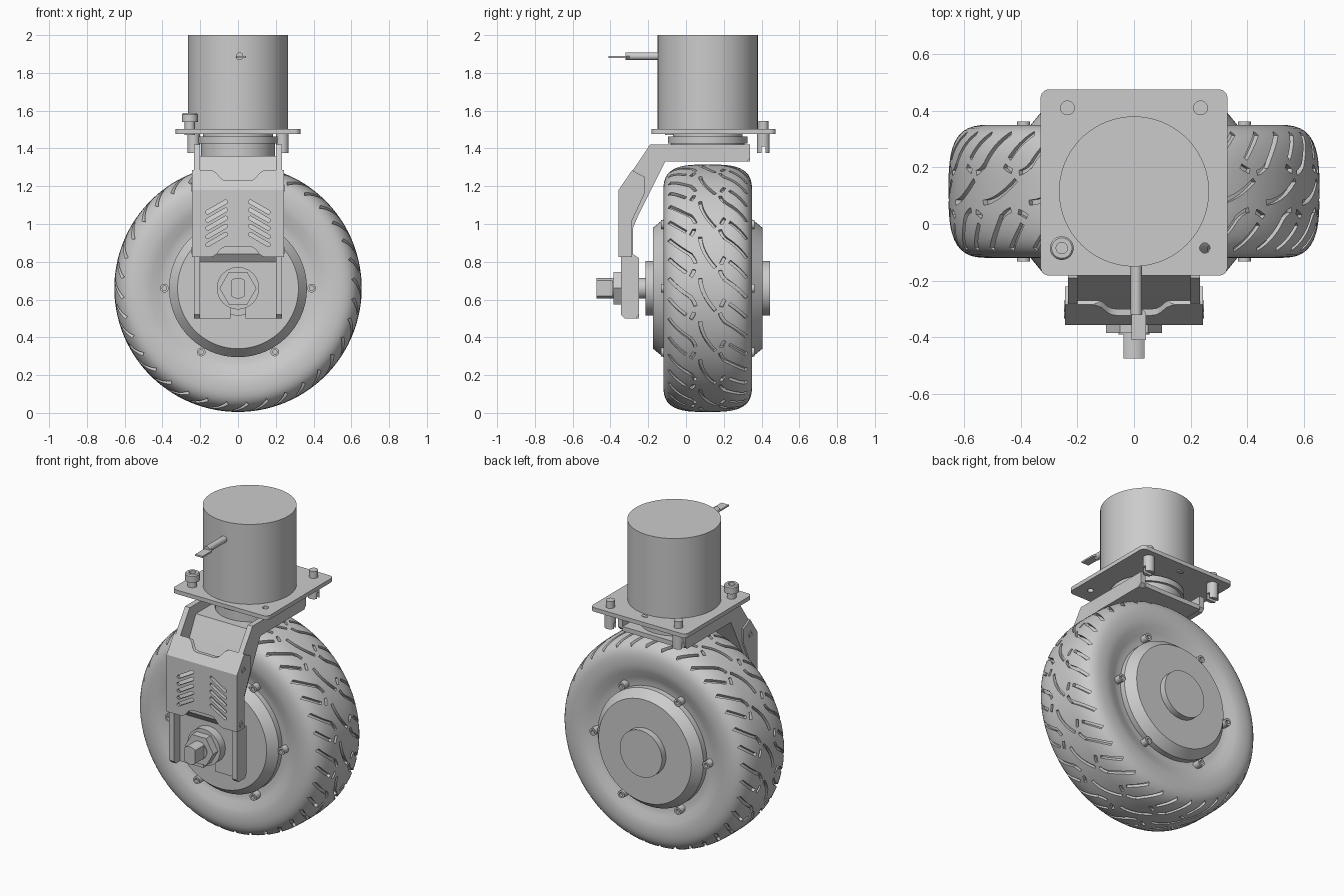
import bpy, bmesh
from math import sin, cos, pi, radians, hypot

if "Cube" in bpy.data.objects:
    bpy.data.objects.remove(bpy.data.objects["Cube"])

CY, CZ = 0.115, 0.66          # wheel centre (y, z)


def finish(name, bm, smooth=True):
    bmesh.ops.remove_doubles(bm, verts=bm.verts, dist=1e-5)
    bmesh.ops.recalc_face_normals(bm, faces=bm.faces)
    me = bpy.data.meshes.new(name)
    bm.to_mesh(me)
    bm.free()
    ob = bpy.data.objects.new(name, me)
    bpy.context.collection.objects.link(ob)
    if smooth:
        me.shade_smooth()
        me.set_sharp_from_angle(angle=radians(30))
    return ob


def place(axis, u, v, h):
    return {'x': (h, u, v), 'y': (u, h, v), 'z': (u, v, h)}[axis]


def add_prism(bm, pts, axis, a, b):
    lo = [bm.verts.new(place(axis, u, v, a)) for u, v in pts]
    hi = [bm.verts.new(place(axis, u, v, b)) for u, v in pts]
    n = len(pts)
    bm.faces.new(lo)
    bm.faces.new(hi[::-1])
    for i in range(n):
        bm.faces.new((lo[i], lo[(i + 1) % n], hi[(i + 1) % n], hi[i]))


def prism(name, pts, axis, a, b):
    bm = bmesh.new()
    add_prism(bm, pts, axis, a, b)
    return finish(name, bm)


def lathe(name, prof, axis, c, segs=48, closed=False):
    """Revolve (radius, height) points; c = in-plane centre."""
    bm = bmesh.new()
    rings = [[bm.verts.new(place(axis, c[0] + r * cos(2 * pi * k / segs),
                                 c[1] + r * sin(2 * pi * k / segs), h))
              for k in range(segs)] for r, h in prof]
    n = len(rings)
    for i in range(n if closed else n - 1):
        p, q = rings[i], rings[(i + 1) % n]
        for k in range(segs):
            j = (k + 1) % segs
            bm.faces.new((p[k], p[j], q[j], q[k]))
    return finish(name, bm)


def rod(name, r, a, b, axis, c, segs=48):
    return lathe(name, [(0, a), (r, a), (r, b), (0, b)], axis, c, segs)


def cut(ob, cutter):
    cutter.hide_render = True
    m = ob.modifiers.new('cut', 'BOOLEAN')
    m.operation, m.solver, m.object = 'DIFFERENCE', 'EXACT', cutter
    bpy.context.view_layer.objects.active = ob
    bpy.ops.object.modifier_apply(modifier=m.name)
    bpy.data.objects.remove(cutter)
    ob.data.shade_smooth()
    ob.data.set_sharp_from_angle(angle=radians(30))


def rounded_rect(x0, x1, y0, y1, r, n=6):
    pts = []
    for k, (cx, cy) in enumerate([(x1 - r, y1 - r), (x0 + r, y1 - r), (x0 + r, y0 + r), (x1 - r, y0 + r)]):
        for i in range(n + 1):
            t = pi / 2 * (k + i / n)
            pts.append((cx + r * cos(t), cy + r * sin(t)))
    return pts


# --- tyre: superellipse crown with dished sidewalls
P = 3.2


def crown(v):
    return 0.5 + 0.155 * (1 - (abs(v) / 0.235) ** P) ** (1 / P)


side = [(0.34, 0.2), (0.385, 0.2), (0.42, 0.21), (0.46, 0.227)]
prof = [(r, CY - v) for r, v in side]
for i in range(25):
    t = -pi / 2 + pi * i / 24
    s = sin(t)
    v = 0.235 * abs(s) ** (2 / P) * (1 if s > 0 else -1)
    prof.append((0.5 + 0.155 * max(cos(t), 0) ** (2 / P), CY + v))
prof += [(r, CY + v) for r, v in side[::-1]]
tyre = lathe('tyre', prof, 'y', (0, CZ), 144, True)


# --- tread grooves: curved strokes (arc length s, offset v) wrapped on the tyre
def add_stroke(bm, ctrl, s0, w=0.009, n=6):
    (a, b), (c, d), (e, f) = ctrl
    last = None
    for i in range(n + 1):
        t = i / n
        s = (1 - t) ** 2 * a + 2 * t * (1 - t) * c + t * t * e
        v = (1 - t) ** 2 * b + 2 * t * (1 - t) * d + t * t * f
        ds = (1 - t) * (c - a) + t * (e - c)
        dv = (1 - t) * (d - b) + t * (f - d)
        L = hypot(ds, dv)
        ring = []
        for k, h in ((-w, -0.02), (w, -0.02), (w, 0.02), (-w, 0.02)):
            ss, vv = s + s0 - k * dv / L, v + k * ds / L
            th, r = ss / 0.655, crown(vv) + h
            ring.append(bm.verts.new((r * sin(th), CY + vv, CZ + r * cos(th))))
        if last:
            for k in range(4):
                bm.faces.new((last[k], last[(k + 1) % 4], ring[(k + 1) % 4], ring[k]))
        else:
            bm.faces.new(ring)
        last = ring
    bm.faces.new(last[::-1])


N = 36
pitch = 2 * pi * 0.655 / N
main, forks = bmesh.new(), bmesh.new()
flip = lambda pts: [(-s, -v) for s, v in pts]
shoulder = [(-0.055, -0.205), (0.005, -0.16), (0.05, -0.085)]
shorter = [(-0.055, -0.205), (-0.01, -0.17), (0.03, -0.115)]
centre = [(-0.085, -0.04), (0.0, -0.035), (0.085, 0.04)]
fork_a = [(0.046, -0.095), (0.06, -0.075), (0.095, -0.065)]
fork_b = [(0.015, -0.072), (0.03, -0.075), (0.053, -0.09)]
for i in range(N):
    s0 = i * pitch
    stroke = shoulder if i % 2 else shorter
    add_stroke(main, stroke, s0)
    add_stroke(main, flip(stroke), s0)
    if i % 2:
        add_stroke(main, centre, s0 + 0.3 * pitch)
        for f in (fork_a, flip(fork_a)):
            add_stroke(forks, f, s0, n=4)
    else:
        for f in (fork_b, flip(fork_b)):
            add_stroke(forks, f, s0, n=4)
cut(tyre, finish('groove_cutter', main))
cut(tyre, finish('fork_cutter', forks))

# --- hub, bosses and rim bolts
lathe('hub', [(0, -0.175), (0.32, -0.175), (0.365, -0.12), (0.365, 0.35), (0.32, 0.405), (0, 0.405)],
      'y', (0, CZ), 96)
rod('hub_boss', 0.145, -0.215, 0.445, 'y', (0, CZ), 64)
for i in range(6):
    a = i * pi / 3
    for sgn in (-1, 1):
        f = lambda d: CY + sgn * d
        lathe('rim_bolt', [(0, f(.18)), (.023, f(.18)), (.023, f(.247)), (.012, f(.247)), (.012, f(.23)), (0, f(.23))],
              'y', (0.39 * cos(a), CZ + 0.39 * sin(a)), 20)

# --- axle with flats, nut and washer
rod('axle', 0.055, -0.39, -0.2, 'y', (0, CZ))
arc = [radians(d) for d in range(48, 133, 12)]
flats = [(0.055 * cos(t), CZ + 0.055 * sin(t)) for t in arc]
prism('axle_end', flats + [(-x, 2 * CZ - z) for x, z in flats], 'y', -0.475, -0.385)
rod('axle_nut', 0.098, -0.385, -0.335, 'y', (0, CZ), 6)
rod('axle_washer', 0.112, -0.337, -0.28, 'y', (0, CZ))

# --- fork arm: side flanges plus inner web
flange = [(.34, 1.42), (-.19, 1.42), (-.345, 1.19), (-.345, .52), (-.325, .5), (-.265, .5), (-.25, .52),
          (-.25, .82), (-.28, .84), (-.28, .98), (-.255, 1.04), (-.11, 1.33), (.32, 1.33), (.34, 1.35)]
for n, a, b in (('left', -.233, -.2), ('right', .2, .233)):
    prism('fork_flange_' + n, flange, 'x', a, b)
web = prism('fork_web', [(.34, 1.332), (-.11, 1.332), (-.255, 1.04), (-.28, .98), (-.28, .84), (-.25, .82), (-.25, .5),
                         (-.285, .5), (-.285, .8), (-.315, .84), (-.315, .98), (-.285, 1.05), (-.13, 1.36), (.34, 1.36)],
            'x', -.2, .2)
cut(web, prism('axle_slot_cutter', [(-.04, .4), (.04, .4), (.04, .66), (-.04, .66)], 'y', -.5, -.1))

# --- fork cover: bent panel with scooped edges and slanted vents
cover = prism('cover_panel', [(-.357, .825), (-.357, 1.18), (-.285, 1.285), (-.27, 1.275), (-.337, 1.175), (-.337, .825)],
              'x', -.243, .243)
bm = bmesh.new()
scoop = [(-.15, 0), (-.13, .005), (-.112, .018), (-.095, .04), (-.08, .052), (-.06, .056)]
scoop += [(-x, d) for x, d in scoop[::-1]]
add_prism(bm, [(x, 1.286 - d) for x, d in scoop] + [(.15, 1.4), (-.15, 1.4)], 'y', -.5, -.1)
add_prism(bm, [(x, .824 + d) for x, d in scoop] + [(.15, .7), (-.15, .7)], 'y', -.5, -.1)
for sgn in (-1, 1):
    for k in range(5):
        z, a = 1.09 - 0.043 * k, radians(30)
        bar = rounded_rect(-.065, .065, -.01, .01, .0095, 3)
        add_prism(bm, [(sgn * (-.113 + u * cos(a) - v * sin(a)), z + u * sin(a) + v * cos(a))
                       for u, v in bar], 'y', -.5, -.3)
cut(cover, finish('vent_cutter', bm))
wing = [(-.356, .825), (-.356, 1.18), (-.285, 1.284), (-.22, 1.25), (-.22, 1.16), (-.285, 1.02), (-.285, .825)]
for sgn in (-1, 1):
    prism('cover_side', wing, 'x', sgn * .225, sgn * .243)
    for y, z in ((-.29, 1.19), (-.315, .86)):
        lathe('cover_screw', [(0, sgn * .23), (.019, sgn * .23), (.019, sgn * .247), (.01, sgn * .247),
                              (.01, sgn * .24), (0, sgn * .24)], 'x', (y, z), 16)

# --- swivel bearing, mounting plate and motor housing
lathe('swivel_bearing', [(0, 1.36), (.195, 1.36), (.195, 1.425), (.21, 1.425), (.21, 1.462), (.185, 1.462),
                         (.185, 1.48), (0, 1.48)], 'z', (0, CY), 64)
plate = prism('mounting_plate', rounded_rect(-.33, .33, -.182, .475, .03), 'z', 1.477, 1.502)
cut(plate, rod('plate_hole_cutter', .018, 1.4, 1.6, 'z', (.25, -.085), 24))
rod('motor_housing', 0.265, 1.5, 2.0, 'z', (0, CY), 96)

# --- spring pins, socket screw and plate key
for x in (-.235, .235):
    rod('plunger_pin', .026, 1.42, 1.545, 'z', (x, .41), 28)
    sleeve = rod('plunger_sleeve', .033, 1.375, 1.48, 'z', (x, .41), 28)
    cut(sleeve, prism('sleeve_slot_cutter', [(.40, 1.3), (.42, 1.3), (.42, 1.41), (.40, 1.41)], 'x', x - .1, x + .1))
lathe('socket_screw', [(0, 1.47), (.027, 1.47), (.027, 1.54), (.042, 1.54), (.042, 1.58), (.036, 1.587), (.02, 1.587),
                       (.02, 1.56), (0, 1.56)], 'z', (-.255, -.085), 28)
prism('plate_key', rounded_rect(-.02, .02, .394, .416, .01, 4), 'z', 1.47, 1.506)

# --- cable with flat tab on the housing front
rod('cable', .02, -.32, -.14, 'y', (.008, 1.888), 20)
prism('cable_tab', [(-.008, -.30), (-.008, -.41), (.042, -.41), (.042, -.315), (.03, -.30)], 'z', 1.879, 1.889)
